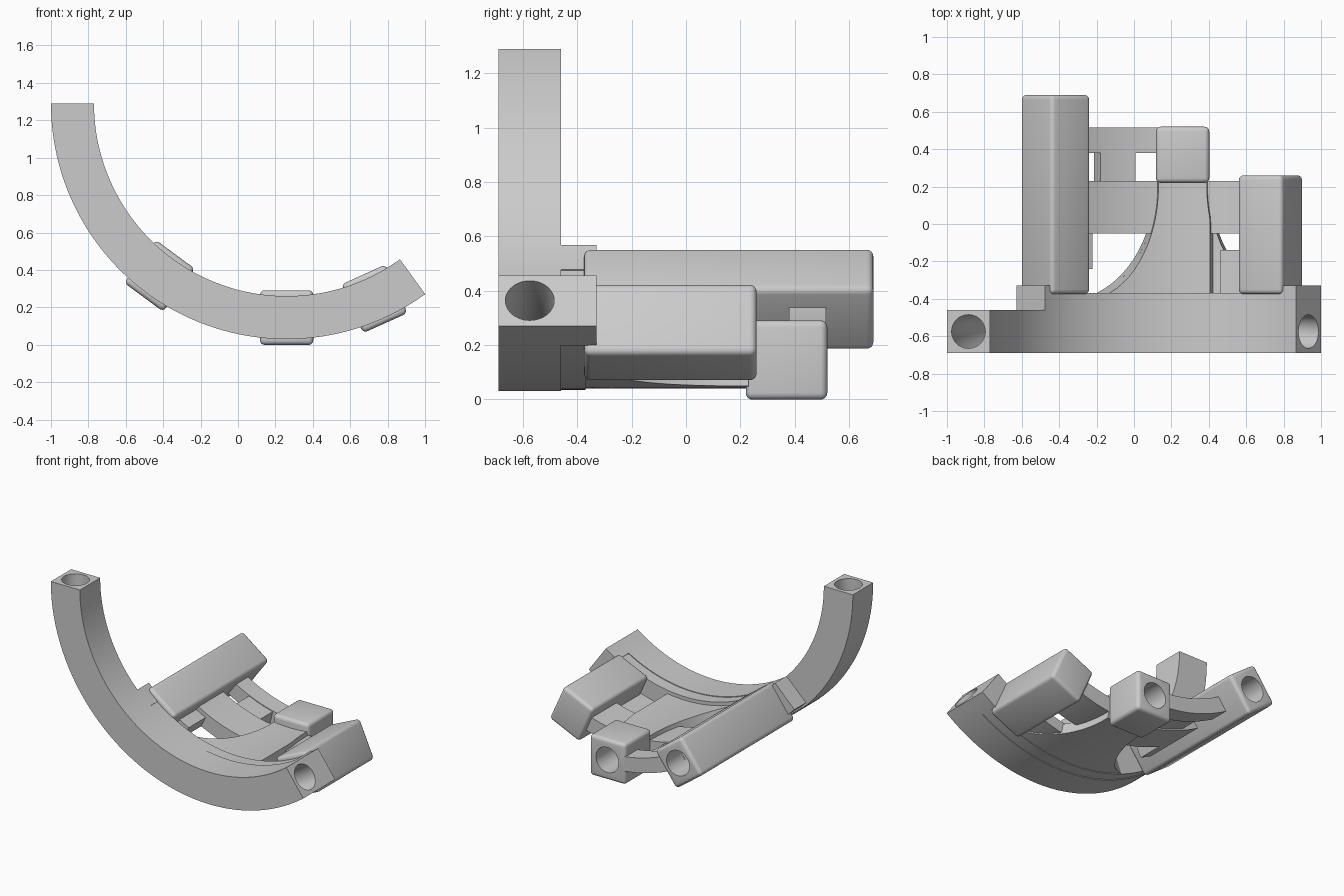
import bpy, bmesh, math
from mathutils import Vector

cube = bpy.data.objects.get("Cube")
if cube:
    bpy.data.objects.remove(cube)

CX, CZ = 0.26, 1.29          # axis of the ring
MID = 1.145                  # centre line radius
BORE = 0.09                  # radius of every round socket

grey = bpy.data.materials.new("plain grey")
grey.use_nodes = True
COLOUR = (0.6, 0.6, 0.6, 1)
grey.diffuse_color = COLOUR
grey.node_tree.nodes["Principled BSDF"].inputs["Base Color"].default_value = COLOUR


def polar(r, deg, y):
    """Point on the ring; zero degrees is straight down, positive towards +x."""
    a = math.radians(deg)
    return Vector((CX + r * math.sin(a), y, CZ - r * math.cos(a)))


def select_only(ob):
    bpy.ops.object.select_all(action='DESELECT')
    ob.select_set(True)
    bpy.context.view_layer.objects.active = ob


def smooth(ob):
    select_only(ob)
    bpy.ops.object.shade_smooth_by_angle(angle=math.radians(30))


def finish(bm, name):
    bmesh.ops.recalc_face_normals(bm, faces=bm.faces)
    mesh = bpy.data.meshes.new(name)
    bm.to_mesh(mesh)
    bm.free()
    ob = bpy.data.objects.new(name, mesh)
    bpy.context.collection.objects.link(ob)
    mesh.materials.append(grey)
    smooth(ob)
    return ob


def curved_tube(name, start, end, y_mid, half, steps=84, sides=40):
    """Square bar swept around the ring axis with a round bore along it."""
    bm = bmesh.new()
    square, bore = [], []
    for i in range(steps + 1):
        deg = start + (end - start) * i / steps
        square.append([])
        bore.append([])
        for k in range(sides):
            t = 2 * math.pi * k / sides
            c, s = math.cos(t), math.sin(t)
            reach = half / max(abs(c), abs(s))
            for loop, r in ((square[-1], reach), (bore[-1], BORE)):
                loop.append(bm.verts.new(polar(MID + r * c, deg, y_mid + r * s)))
    for k in range(sides):
        n = (k + 1) % sides
        for loops in (square, bore):
            for p, q in zip(loops, loops[1:]):
                bm.faces.new((p[k], p[n], q[n], q[k]))
        for i in (0, -1):
            bm.faces.new((square[i][k], square[i][n], bore[i][n], bore[i][k]))
    return finish(bm, name)


def curved_slab(name, rows, r_in, r_out, steps):
    """Closed slab around the ring axis; rows are (y, start angle, end angle)."""
    bm = bmesh.new()
    inner, outer = [
        [[bm.verts.new(polar(r, a + (b - a) * i / steps, y)) for i in range(steps + 1)]
         for y, a, b in rows] for r in (r_in, r_out)]
    for grid in (inner, outer):
        for p, q in zip(grid, grid[1:]):
            for i in range(steps):
                bm.faces.new((p[i], p[i + 1], q[i + 1], q[i]))
    for j in (0, -1):
        for i in range(steps):
            bm.faces.new((inner[j][i], inner[j][i + 1], outer[j][i + 1], outer[j][i]))
    for i in (0, -1):
        for j in range(len(rows) - 1):
            bm.faces.new((inner[j][i], inner[j + 1][i], outer[j + 1][i], outer[j][i]))
    return finish(bm, name)


def band(name, a, b, y0, y1, r_in, r_out, steps=16):
    return curved_slab(name, [(y0, a, b), (y1, a, b)], r_in, r_out, steps)


def socket_box(name, deg, y0, y1, width=0.26, height=0.285, hole_depth=0):
    """Rounded box along y, turned to sit on the ring, with an optional rear hole."""
    bpy.ops.mesh.primitive_cube_add(size=1, location=polar(MID, deg, (y0 + y1) / 2),
                                    rotation=(0, -math.radians(deg), 0))
    ob = bpy.context.object
    ob.name = name
    ob.scale = (width, y1 - y0, height)
    bpy.ops.object.transform_apply(location=False, rotation=False, scale=True)
    ob.data.materials.append(grey)
    bevel = ob.modifiers.new("rounded edges", 'BEVEL')
    bevel.width, bevel.segments = 0.025, 4
    bpy.ops.object.modifier_apply(modifier=bevel.name)
    if hole_depth:
        bpy.ops.mesh.primitive_cylinder_add(
            vertices=40, radius=BORE, depth=2 * hole_depth,
            location=polar(MID, deg, y1), rotation=(math.pi / 2, 0, 0))
        cutter = bpy.context.object
        cutter.data.materials.append(grey)
        cutter.hide_render = True
        select_only(ob)
        cut = ob.modifiers.new("hole", 'BOOLEAN')
        cut.operation, cut.object, cut.solver = 'DIFFERENCE', cutter, 'EXACT'
        bpy.ops.object.modifier_apply(modifier=cut.name)
        bpy.data.objects.remove(cutter)
    smooth(ob)


# Main curved arm, bored along its length
curved_tube("curved_arm", -90, 36, -0.575, 0.115)

# Rear rim and the two end blocks behind the arm
band("rear_rim", -43, 31, -0.461, -0.37, 1.035, 1.255, 50)
band("right_side_block", 30, 36, -0.461, -0.33, 1.03, 1.26, 6)
band("left_side_block", -45.5, -38, -0.461, -0.33, 1.03, 1.245, 6)

# Boxes standing back from the arm
socket_box("long_socket_box", -36.4, -0.375, 0.69, hole_depth=0.5)
socket_box("middle_socket_box", 0, 0.22, 0.52, 0.285, 0.292, hole_depth=0.22)
socket_box("short_box", 24.2, -0.375, 0.26)

# Flared plate joining the rim to the middle box, its upper layer cut off on the right
flared, trimmed = [], []
COUNT = 20
for k in range(COUNT + 1):
    y = -0.40 + 0.6 * math.sin(k / COUNT * math.pi / 2) ** 2
    flare = 1 - math.sqrt(1 - ((0.2 - y) / 0.61) ** 2)
    half = math.degrees(math.asin((0.14 + 0.44 * flare) / MID))
    flared.append((y, -half, half))
    trimmed.append((y, -half, min(half, 8)))
for rows in (flared, trimmed):
    rows.append((0.23,) + rows[-1][1:])
curved_slab("plate_lower_layer", flared, 1.17, 1.25, 24)
curved_slab("plate_upper_layer", trimmed, 1.06, 1.175, 24)

# Straps tying the boxes together
band("front_strap", -32, 20, -0.05, 0.23, 1.09, 1.2, 30)
band("rear_strap", -32, -5.5, 0.38, 0.515, 1.095, 1.2, 20)
band("strap_link", -23.5, -13.2, 0.22, 0.39, 1.1, 1.19, 8)

# Small lugs beside the boxes
band("short_box_lug", 10, 19, -0.38, -0.14, 1.16, 1.24, 6)
band("long_box_lug", -31, -25.5, -0.24, -0.04, 1.12, 1.2, 4)
